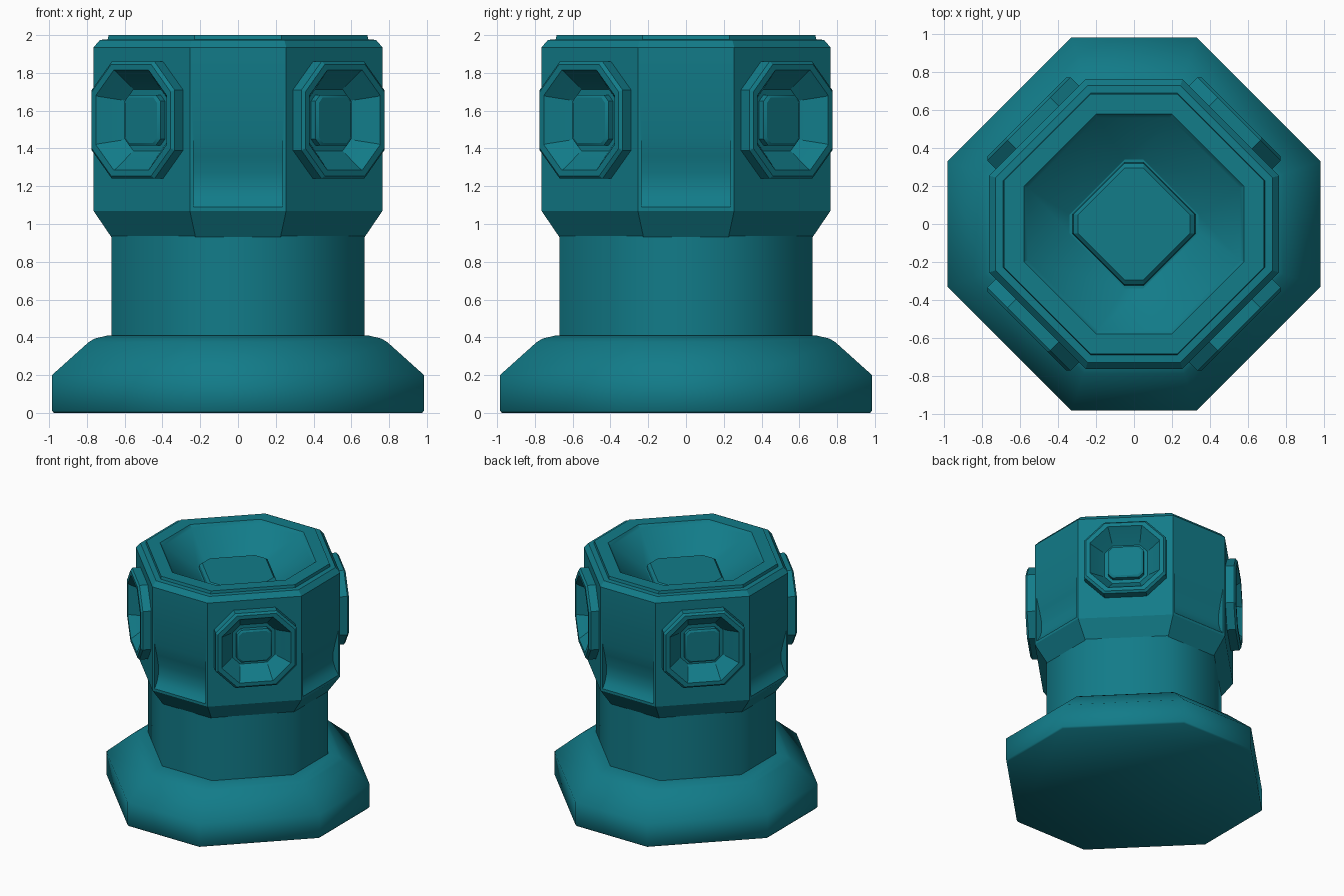
import bpy, bmesh, math
from mathutils import Matrix

default = bpy.data.objects.get("Cube")
if default:
    bpy.data.objects.remove(default, do_unlink=True)

teal = bpy.data.materials.new("teal")
teal.use_nodes = True
teal.diffuse_color = (0.006, 0.2, 0.25, 1)
teal.node_tree.nodes["Principled BSDF"].inputs["Base Color"].default_value = (0.006, 0.2, 0.25, 1)


def finish(name, bm, matrix=Matrix()):
    bmesh.ops.recalc_face_normals(bm, faces=bm.faces)
    bm.transform(matrix)
    mesh = bpy.data.meshes.new(name)
    bm.to_mesh(mesh)
    bm.free()
    mesh.materials.append(teal)
    obj = bpy.data.objects.new(name, mesh)
    bpy.context.collection.objects.link(obj)
    return obj


def loft(name, profile, matrix=Matrix()):
    """Stack of eight-sided rings given as (half width, half flat side, height)."""
    bm = bmesh.new()
    rings = []
    for h, c, z in profile:
        corners = [(h, -c), (h, c), (c, h), (-c, h), (-h, c), (-h, -c), (-c, -h), (c, -h)]
        rings.append([bm.verts.new((x, y, z)) for x, y in corners])
    for a, b in zip(rings, rings[1:]):
        for i in range(8):
            j = (i + 1) % 8
            bm.faces.new((a[i], a[j], b[j], b[i]))
    bm.faces.new(rings[0])
    bm.faces.new(rings[-1])
    return finish(name, bm, matrix)


def prism(name, points, half, matrix):
    """Radius/height outline extruded sideways."""
    bm = bmesh.new()
    sides = [[bm.verts.new((r, s * half, z)) for r, z in points] for s in (-1, 1)]
    for side in sides:
        bm.faces.new(side)
    for i in range(len(points)):
        j = (i + 1) % len(points)
        bm.faces.new((sides[0][i], sides[0][j], sides[1][j], sides[1][i]))
    return finish(name, bm, matrix)


def select(obj):
    bpy.ops.object.select_all(action='DESELECT')
    obj.select_set(True)
    bpy.context.view_layer.objects.active = obj


def smooth(obj, degrees):
    select(obj)
    bpy.ops.object.shade_smooth_by_angle(angle=math.radians(degrees))


def cut(obj, cutter):
    mod = obj.modifiers.new("cut", 'BOOLEAN')
    mod.operation = 'DIFFERENCE'
    mod.solver = 'EXACT'
    mod.object = cutter
    select(obj)
    bpy.ops.object.modifier_apply(modifier=mod.name)
    bpy.data.objects.remove(cutter, do_unlink=True)


# Flared foot and column
foot = loft("foot", [(.975, .325, 0), (.985, .33, .012), (.985, .33, .2),
                     (.79, .265, .375), (.76, .255, .393), (.69, .23, .41)])
smooth(foot, 50)
column = loft("column", [(.67, .23, .38), (.67, .23, .96)])
smooth(column, 50)

# Head with raised lip, funnel and centre button
head = loft("head", [(.67, .225, .93), (.765, .255, 1.07), (.765, .255, 1.935),
                     (.73, .245, 1.975), (.69, .23, 1.977), (.685, .23, 2),
                     (.58, .2, 2), (.56, .19, 1.975), (.34, .05, 1.8),
                     (.325, .05, 1.8), (.32, .05, 1.83), (.295, .05, 1.85)])

# Scooped hollows on the straight sides
scoop = [(.9, 1.47), (.765, 1.47), (.735, 1.36), (.715, 1.27),
         (.715, 1.19), (.735, 1.13), (.765, 1.09), (.9, 1.09)]
for k in range(4):
    cut(head, prism("scoop_cutter", scoop, .235, Matrix.Rotation(k * math.pi / 2, 4, 'Z')))

# Round-shouldered ports on the diagonal sides
port_profile = [(.31, .16, .68), (.31, .16, .785), (.295, .15, .8), (.265, .13, .8),
                (.255, .125, .785), (.15, .1, .665), (.134, .1, .665),
                (.134, .1, .715), (.12, .09, .725)]
for k, side in enumerate(("back_left", "back_right", "front_right", "front_left")):
    turn = (Matrix.Translation((0, 0, 1.55))
            @ Matrix.Rotation(math.pi / 4 + k * math.pi / 2, 4, 'Z')
            @ Matrix.Rotation(math.pi / 2, 4, 'Y'))
    cut(head, loft("port_cutter", [(.285, .145, .62), (.285, .145, .9)], turn))
    smooth(loft("port_" + side, port_profile, turn), 30)
smooth(head, 28)
